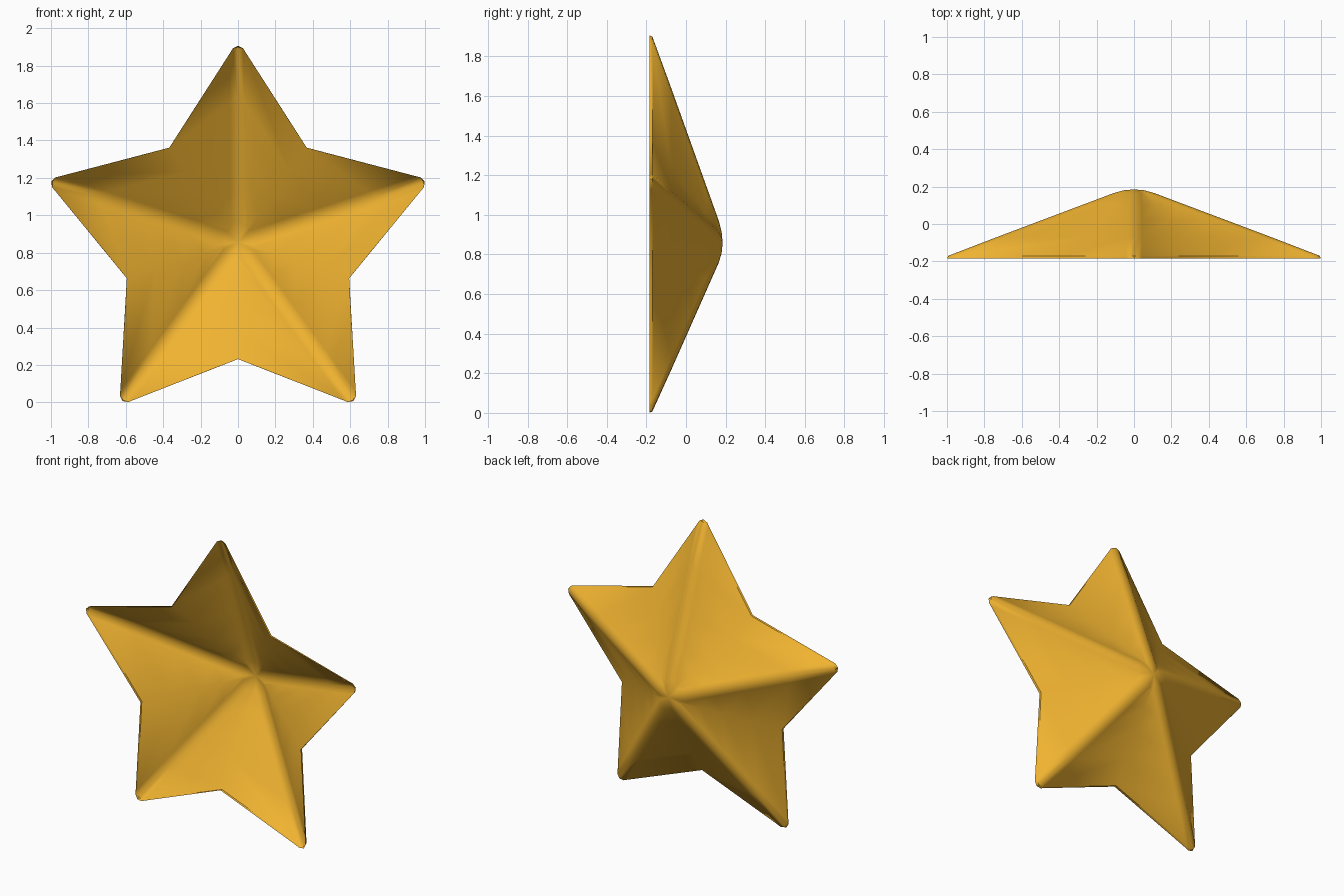
import bpy
import bmesh
from math import pi, sin, cos

if "Cube" in bpy.data.objects:
    bpy.data.objects.remove(bpy.data.objects["Cube"])

CZ = 0.856                    # height of the star centre
TIP, VALLEY = 1.077, 0.625    # radius of the uncut tip and of the inner corner
RIM_Y, FRONT_Y, PEAK_Y = -0.17, -0.185, 0.185
SLOPE_H = 0.386               # height of the sharp pyramid before rounding

# rounded ridge section: (setback from the sharp tip, sideways offset)
RIDGE = [(0.064, -0.042), (0.041, -0.028), (0.027, 0.0), (0.041, 0.028), (0.064, 0.042)]


def star_ring(bm, t, y, size=1.0, setback=0.0):
    """One star outline at pyramid level t, with constant-width rounded tips."""
    ring = []
    for k in range(5):
        a = pi / 2 + k * 2 * pi / 5
        for back, side in RIDGE:
            r = TIP * t - back - setback
            x = (r * cos(a) - side * sin(a)) * size
            z = (r * sin(a) + side * cos(a)) * size
            ring.append(bm.verts.new((x, y, CZ + z)))
        b = a + pi / 5
        r = VALLEY * t * size
        ring.append(bm.verts.new((r * cos(b), y, CZ + r * sin(b))))
    return ring


bm = bmesh.new()

# thin rim wall, then long slopes up to the rounded centre
rings = [star_ring(bm, 1.0, FRONT_Y)]
rings.append(star_ring(bm, 1.0, RIM_Y, setback=0.006))
for t in (0.75, 0.5, 0.3, 0.132):
    rings.append(star_ring(bm, t, RIM_Y + SLOPE_H * (1 - t)))
rings.append(star_ring(bm, 0.132, 0.180, size=0.5))

for lower, upper in zip(rings, rings[1:]):
    n = len(lower)
    for i in range(n):
        j = (i + 1) % n
        bm.faces.new((lower[j], lower[i], upper[i], upper[j]))

# rounded peak
peak = bm.verts.new((0, PEAK_Y, CZ))
last = rings[-1]
for i in range(len(last)):
    cap = bm.faces.new((last[(i + 1) % len(last)], last[i], peak))

# the shell is open at the front, so point the normals towards +y
bm.normal_update()
if cap.normal.y < 0:
    bmesh.ops.reverse_faces(bm, faces=list(bm.faces))

mesh = bpy.data.meshes.new("star_shell")
bm.to_mesh(mesh)
bm.free()
star = bpy.data.objects.new("star_shell", mesh)
bpy.context.collection.objects.link(star)

# golden yellow
gold = bpy.data.materials.new("golden_yellow")
gold.diffuse_color = (0.87, 0.45, 0.03, 1)
gold.use_nodes = True
gold.node_tree.nodes["Principled BSDF"].inputs["Base Color"].default_value = gold.diffuse_color
mesh.materials.append(gold)

bpy.context.view_layer.objects.active = star
star.select_set(True)
bpy.ops.object.shade_smooth_by_angle(angle=0.8)
